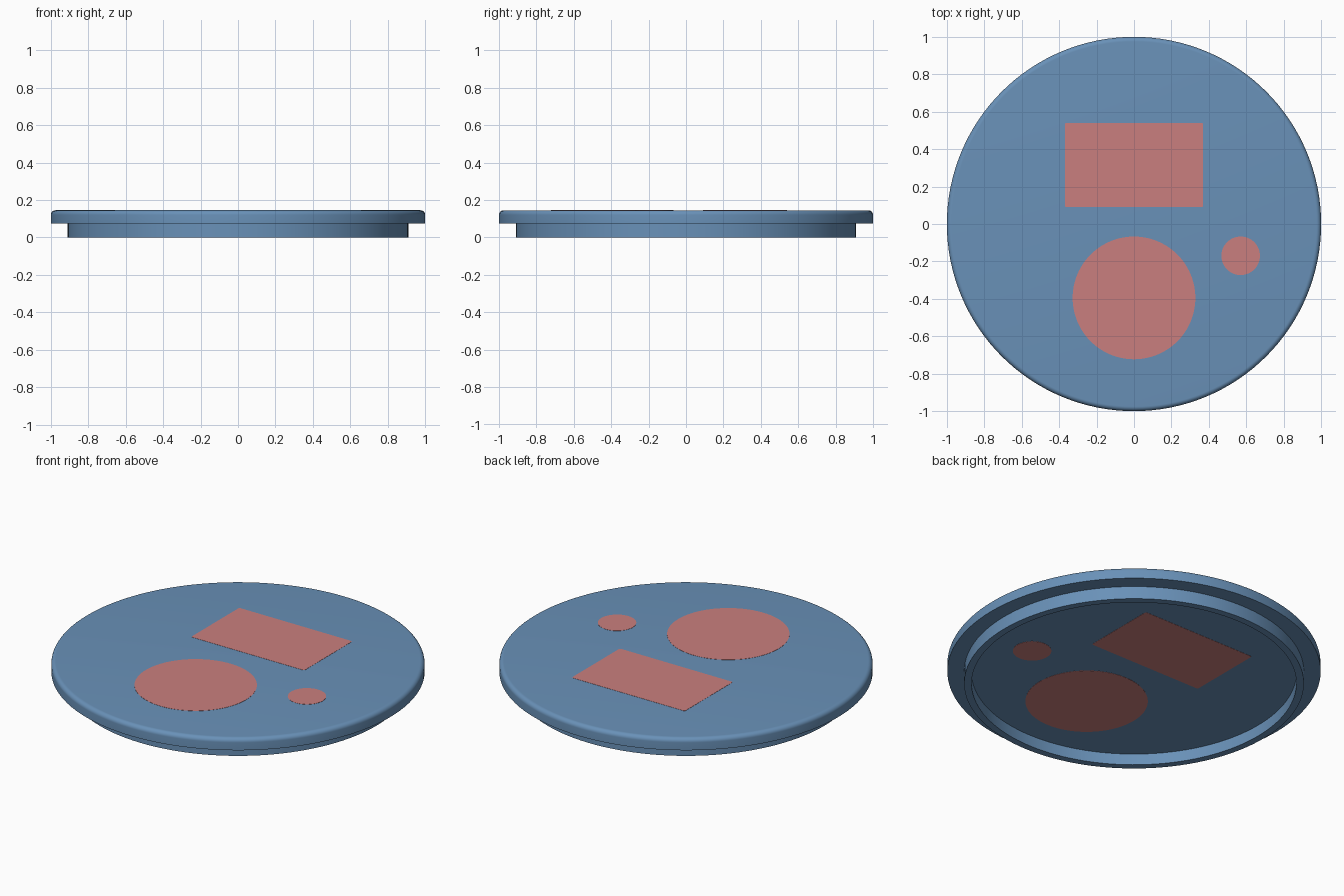
import bpy, bmesh, math
from mathutils import Vector

if "Cube" in bpy.data.objects:
    bpy.data.objects.remove(bpy.data.objects["Cube"])

TOP, FLANGE, FLOOR = 0.145, 0.075, 0.066
SEGMENTS = 128


def material(name, colour):
    m = bpy.data.materials.new(name)
    m.diffuse_color = (*colour, 1.0)
    m.use_nodes = True
    m.node_tree.nodes["Principled BSDF"].inputs["Base Color"].default_value = m.diffuse_color
    return m


def finish(bm, name, mat):
    bmesh.ops.recalc_face_normals(bm, faces=bm.faces[:])
    mesh = bpy.data.meshes.new(name)
    bm.to_mesh(mesh)
    bm.free()
    mesh.materials.append(mat)
    obj = bpy.data.objects.new(name, mesh)
    bpy.context.collection.objects.link(obj)
    bpy.ops.object.select_all(action='DESELECT')
    obj.select_set(True)
    bpy.context.view_layer.objects.active = obj
    bpy.ops.object.shade_smooth_by_angle(angle=math.radians(30))
    return obj


def lathe(name, profile, mat):
    bm = bmesh.new()
    verts = [bm.verts.new((r, 0, z)) for r, z in profile]
    edges = [bm.edges.new(pair) for pair in zip(verts, verts[1:])]
    bmesh.ops.spin(bm, geom=verts + edges, cent=(0, 0, 0), axis=(0, 0, 1),
                   angle=math.tau, steps=SEGMENTS, use_duplicate=False)
    bmesh.ops.remove_doubles(bm, verts=bm.verts[:], dist=1e-5)
    return finish(bm, name, mat)


def inlay(name, outline, mat):
    # Goes right through the plate, a hair proud on both sides
    z0, z1 = FLOOR - 0.001, TOP + 0.001
    bm = bmesh.new()
    face = bm.faces.new([bm.verts.new((x, y, z0)) for x, y in outline])
    ext = bmesh.ops.extrude_face_region(bm, geom=[face], use_keep_orig=True)
    moved = [v for v in ext['geom'] if isinstance(v, bmesh.types.BMVert)]
    bmesh.ops.translate(bm, verts=moved, vec=Vector((0, 0, z1 - z0)))
    return finish(bm, name, mat)


def circle(cx, cy, r, n=96):
    return [(cx + r * math.cos(math.tau * i / n), cy + r * math.sin(math.tau * i / n))
            for i in range(n)]


def rounded_rect(x0, x1, y0, y1, r, n=6):
    corners = [(x1 - r, y1 - r), (x0 + r, y1 - r), (x0 + r, y0 + r), (x1 - r, y0 + r)]
    return [(cx + r * math.cos(math.pi / 2 * (k + i / n)),
             cy + r * math.sin(math.pi / 2 * (k + i / n)))
            for k, (cx, cy) in enumerate(corners) for i in range(n + 1)]


blue = material("steel blue", (0.141, 0.283, 0.479))
red = material("soft red", (0.591, 0.212, 0.209))

# Lid: recessed underside, locating ring, flange and rounded top edge
fillet = 0.025
profile = [(0, FLOOR), (0.87, FLOOR), (0.87, 0), (0.91, 0), (0.91, FLANGE), (1, FLANGE)]
profile += [(1 - fillet + fillet * math.cos(a), TOP - fillet + fillet * math.sin(a))
            for a in (math.pi / 2 * i / 8 for i in range(9))]
profile.append((0, TOP))
lathe("lid", profile, blue)

# Coloured inlays
inlay("rectangular_inlay", rounded_rect(-0.37, 0.37, 0.09, 0.54, 0.01), red)
inlay("large_round_inlay", circle(0, -0.395, 0.328), red)
inlay("small_round_inlay", circle(0.57, -0.17, 0.103), red)
